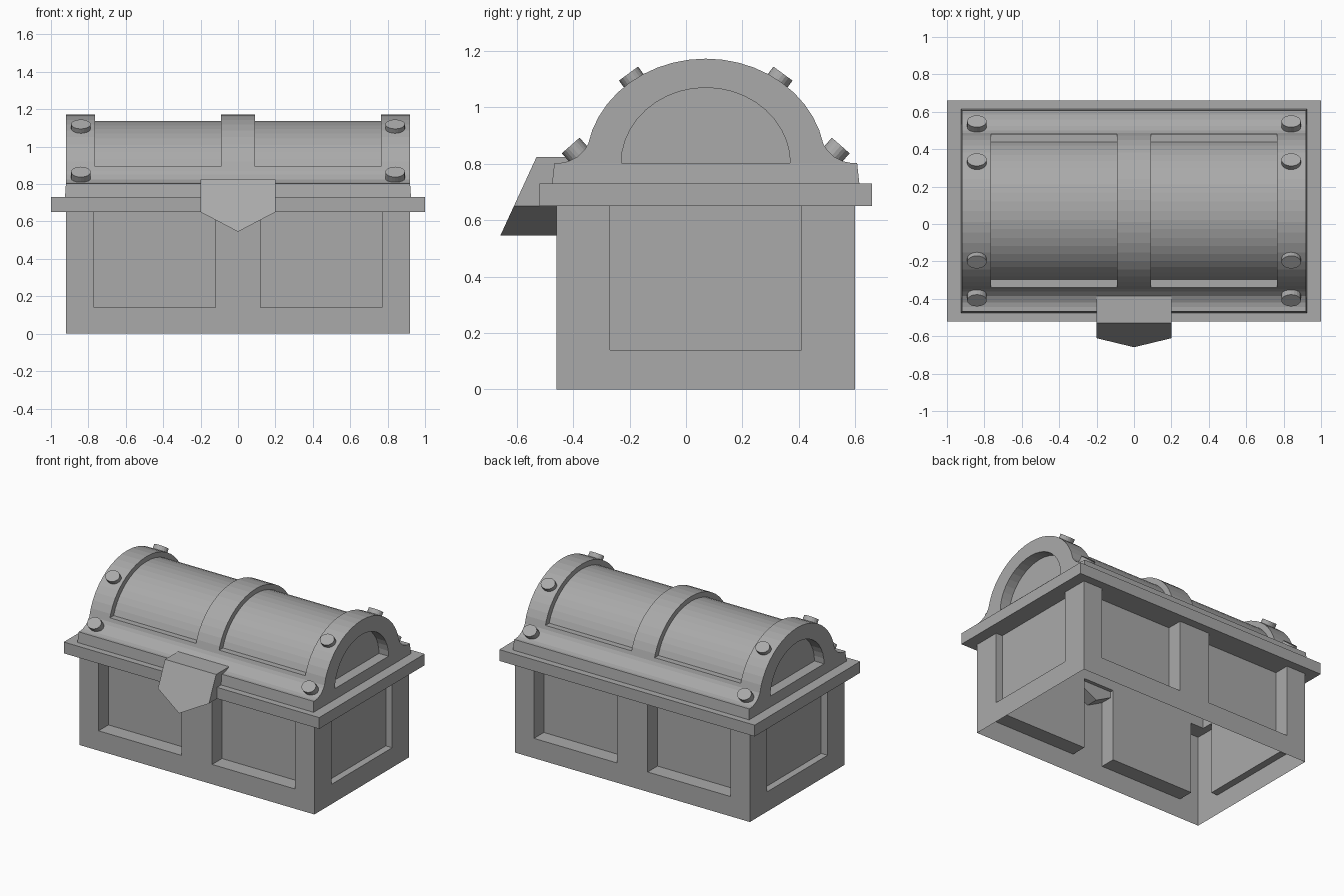
import bpy, bmesh
from math import sin, cos, asin, pi
from mathutils import Vector

if "Cube" in bpy.data.objects:
    bpy.data.objects.remove(bpy.data.objects["Cube"])

grey = bpy.data.materials.new("plain_grey")
grey.use_nodes = True
COLOUR = (0.4, 0.4, 0.4, 1)
grey.diffuse_color = COLOUR
grey.node_tree.nodes["Principled BSDF"].inputs["Base Color"].default_value = COLOUR

CY = 0.07  # middle of the chest in depth


def add(name, bm):
    bmesh.ops.recalc_face_normals(bm, faces=bm.faces)
    mesh = bpy.data.meshes.new(name)
    bm.to_mesh(mesh)
    bm.free()
    mesh.materials.append(grey)
    ob = bpy.data.objects.new(name, mesh)
    bpy.context.collection.objects.link(ob)
    return ob


def loft(name, loops, cap=True):
    """Joins matching closed loops of points, one after another."""
    bm = bmesh.new()
    rings = [[bm.verts.new(p) for p in loop] for loop in loops]
    for a, b in zip(rings, rings[1:]):
        for i in range(len(a)):
            j = (i + 1) % len(a)
            bm.faces.new((a[i], a[j], b[j], b[i]))
    if cap:
        bm.faces.new(rings[0])
        bm.faces.new(rings[-1])
    return add(name, bm)


def rect(x, y, z):
    return [(sx * x, CY + sy * y, z) for sx, sy in ((-1, -1), (1, -1), (1, 1), (-1, 1))]


def box(name, x0, x1, y0, y1, z0, z1):
    return loft(name, [[(x0, y0, z), (x1, y0, z), (x1, y1, z), (x0, y1, z)] for z in (z0, z1)])


def extrude_x(name, profile, x0, x1):
    return loft(name, [[(x, CY + y, z) for y, z in profile] for x in (x0, x1)])


def arc(a, b, z_from, steps):
    """Half ellipse over z = 0.8, kept above z_from, as (depth, height)."""
    t0 = asin((z_from - 0.8) / b)
    ts = [t0 + (pi - 2 * t0) * i / steps for i in range(steps + 1)]
    return [(a * cos(t), 0.8 + b * sin(t)) for t in ts]


def carve(ob, cutters, open_levels):
    """Cuts the recesses, then opens the shell at the given heights."""
    for c in cutters:
        c.hide_render = True
        mod = ob.modifiers.new("recess", 'BOOLEAN')
        mod.operation, mod.solver, mod.object = 'DIFFERENCE', 'EXACT', c
        bpy.context.view_layer.objects.active = ob
        bpy.ops.object.modifier_apply(modifier=mod.name)
        bpy.data.objects.remove(c)
    bm = bmesh.new()
    bm.from_mesh(ob.data)
    flat = [f for f in bm.faces
            if any(all(abs(v.co.z - z) < 1e-3 for v in f.verts) for z in open_levels)]
    bmesh.ops.delete(bm, geom=flat, context='FACES')
    bm.to_mesh(ob.data)
    bm.free()


# Body: open shell with recessed panels
body = loft("body", [rect(0.92, 0.53, z) for z in (0, 0.65)])
cutters = []
for s in (-1, 1):
    cutters.append(box("side_cutter", *sorted((s * 0.87, s * 1.1)), CY - 0.34, CY + 0.34, 0.14, 0.8))
    for t in (-1, 1):
        xs = sorted((s * 0.12, s * 0.77))
        ys = sorted((CY + t * 0.42, CY + t * 0.7))
        cutters.append(box("panel_cutter", *xs, *ys, 0.14, 0.8))
carve(body, cutters, (0, 0.65))

# Rim and lip: rectangular rings
loft("rim", [rect(0.87, 0.42, 0.73), rect(0.87, 0.42, 0.65), rect(1, 0.59, 0.65),
             rect(1, 0.59, 0.73), rect(0.87, 0.42, 0.73)], cap=False)
loft("lip", [rect(0.84, 0.42, 0.73), rect(0.925, 0.545, 0.73),
             rect(0.92, 0.537, 0.803), rect(0.84, 0.42, 0.803)], cap=False)

# Lid: arched shell with flared foot
foot = [(0.53, 0.8), (0.49, 0.808), (0.455, 0.825), (0.43, 0.85)]
profile = foot + arc(0.425, 0.373, 0.87, 20) + [(-y, z) for y, z in reversed(foot)]
lid = extrude_x("lid", profile, -0.92, 0.92)
band = arc(0.383, 0.338, 0.895, 20) + [(-0.7, 0.895), (-0.7, 1.4), (0.7, 1.4), (0.7, 0.895)]
cutters = []
for s in (-1, 1):
    cutters.append(extrude_x("lid_cutter", band, *sorted((s * 0.09, s * 0.765))))
    end = [(0.3, 0.7)] + arc(0.3, 0.27, 0.8, 20) + [(-0.3, 0.7)]
    cutters.append(extrude_x("end_cutter", end, *sorted((s * 0.845, s * 1.1))))
carve(lid, cutters, (0.8,))

# Latch: pointed plate with a sloping front
outline = [(-0.2, 0.825), (0.2, 0.825), (0.2, 0.65), (0, 0.545), (-0.2, 0.65)]
loft("latch", [[(x, -0.53 - (0.825 - z) * 0.46, z) for x, z in outline],
               [(x, -0.375, z) for x, z in outline]])

# Bolts: two on each corner of the lid bands
for sx, side in ((-1, "right"), (1, "left")):
    for sy, end in ((-1, "front"), (1, "back")):
        for row, y, z, ny, nz in (("upper", 0.274, 1.12, 0.59, 0.8),
                                  ("lower", 0.479, 0.865, 0.66, 0.75)):
            top = Vector((sx * 0.84, CY + sy * y, z))
            n = Vector((0, sy * ny, nz)).normalized()
            v = Vector((0, n.z, -n.y))
            loops = []
            for depth in (0, 0.09):
                loops.append([top - n * depth + Vector((0.052 * cos(a), 0, 0)) + v * (0.042 * sin(a))
                              for a in (2 * pi * i / 20 for i in range(20))])
            loft(f"bolt_{side}_{end}_{row}", loops)
